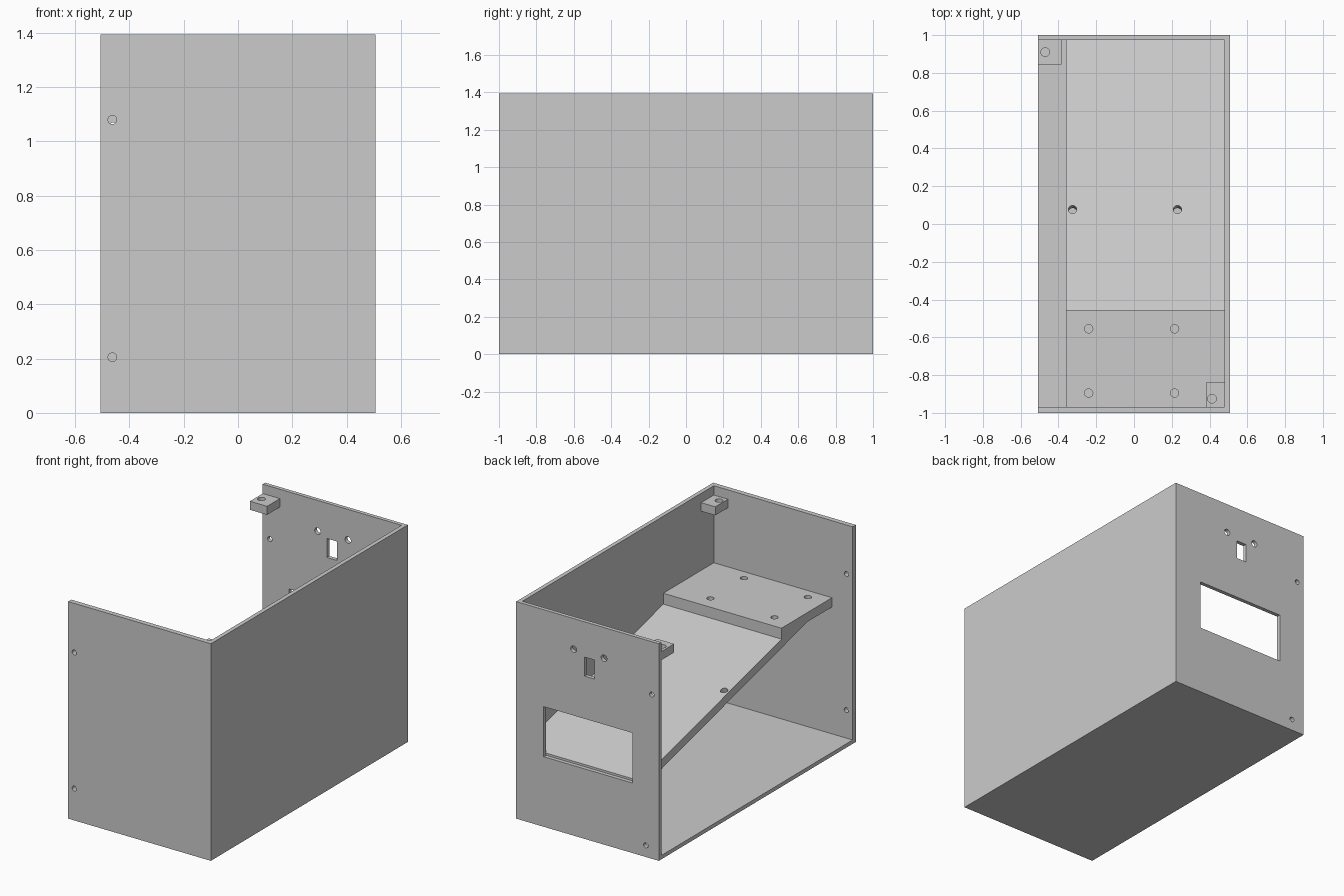
import bpy, bmesh
from math import atan
from mathutils import Matrix, Vector

if "Cube" in bpy.data.objects:
    bpy.data.objects.remove(bpy.data.objects["Cube"])

grey = bpy.data.materials.new("plain grey")
grey.use_nodes = True
grey.diffuse_color = (0.6, 0.6, 0.6, 1)
grey.node_tree.nodes["Principled BSDF"].inputs["Base Color"].default_value = (0.6, 0.6, 0.6, 1)

W, H = 0.507, 1.395                       # half width, height
FRONT, BACK, SIDE, FLOOR = -0.968, 0.975, 0.48, 0.025   # inner faces
SLOPE = 0.256


def make(name, bm):
    bmesh.ops.recalc_face_normals(bm, faces=bm.faces)
    mesh = bpy.data.meshes.new(name)
    bm.to_mesh(mesh)
    bm.free()
    obj = bpy.data.objects.new(name, mesh)
    mesh.materials.append(grey)
    bpy.context.collection.objects.link(obj)
    return obj


def add_box(bm, lo, hi):
    lo, hi = Vector(lo), Vector(hi)
    mat = Matrix.Translation((lo + hi) / 2) @ Matrix.Diagonal((*(hi - lo), 1))
    bmesh.ops.create_cube(bm, size=1, matrix=mat)


def box(name, lo, hi):
    bm = bmesh.new()
    add_box(bm, lo, hi)
    return make(name, bm)


def add_hole(bm, pos, r, tilt, depth=0.2):
    mat = Matrix.Translation(pos) @ Matrix.Rotation(tilt, 4, "X")
    bmesh.ops.create_cone(bm, cap_ends=True, segments=24, radius1=r, radius2=r,
                          depth=depth, matrix=mat)


def cut(obj, bm):
    """Subtract the cutter mesh from the object and discard the cutter."""
    cutter = make("cutter", bm)
    cutter.hide_render = True
    mod = obj.modifiers.new("cut", "BOOLEAN")
    mod.operation, mod.solver, mod.object = "DIFFERENCE", "EXACT", cutter
    bpy.context.view_layer.objects.active = obj
    bpy.ops.object.modifier_apply(modifier=mod.name)
    bpy.data.objects.remove(cutter)


# Case: a block hollowed out, open at the top and on the -x side
case = box("case", (-W, -1, 0), (W, 1, H))
bm = bmesh.new()
add_box(bm, (-1, FRONT, FLOOR), (SIDE, BACK, 2))
cut(case, bm)

# Screw holes, sensor holes, slot and window in the end plates
QUARTER = atan(1) * 2
bm = bmesh.new()
for x, y, z, r in [(-0.463, -1, 0.205, 0.016), (-0.463, -1, 1.08, 0.016),
                   (-0.457, 1, 1.055, 0.016), (-0.415, 1, 0.075, 0.016),
                   (0.099, 1, 1.198, 0.021), (-0.117, 1, 1.198, 0.021)]:
    add_hole(bm, (x, y, z), r, QUARTER)
add_box(bm, (-0.05, 0.9, 1.046), (0.021, 1.1, 1.168))
add_box(bm, (-0.319, 0.9, 0.45), (0.312, 1.1, 0.772))
cut(case, bm)

# Shelf and ramp: one side profile extruded across the case
profile = [(FRONT, 0.9), (-0.455, 0.9), (-0.455, 0.83), (BACK, 0.464),
           (BACK, 0.406), (-0.72, 0.84), (FRONT, 0.84)]
bm = bmesh.new()
face = bm.faces.new([bm.verts.new((-0.36, y, z)) for y, z in profile])
ext = bmesh.ops.extrude_face_region(bm, geom=[face])
bmesh.ops.translate(bm, vec=(SIDE + 0.36, 0, 0),
                    verts=[v for v in ext["geom"] if isinstance(v, bmesh.types.BMVert)])
ramp = make("shelf_and_ramp", bm)

bm = bmesh.new()
for x in (-0.24, 0.215):
    for y in (-0.555, -0.895):
        add_hole(bm, (x, y, 0.85), 0.022, 0, 0.3)
for x in (-0.325, 0.23):
    add_hole(bm, (x, 0.07, 0.667), 0.022, -atan(SLOPE))
cut(ramp, bm)

# Lid mounting tabs in two opposite corners
for name, lo, hi, hole in [
        ("back_tab", (-W, 0.845), (-0.385, BACK), (-0.47, 0.91)),
        ("front_tab", (0.38, FRONT), (SIDE, -0.84), (0.413, -0.925))]:
    tab = box(name, (*lo, 1.28), (*hi, 1.335))
    bm = bmesh.new()
    add_hole(bm, (*hole, 1.3), 0.023, 0)
    cut(tab, bm)
